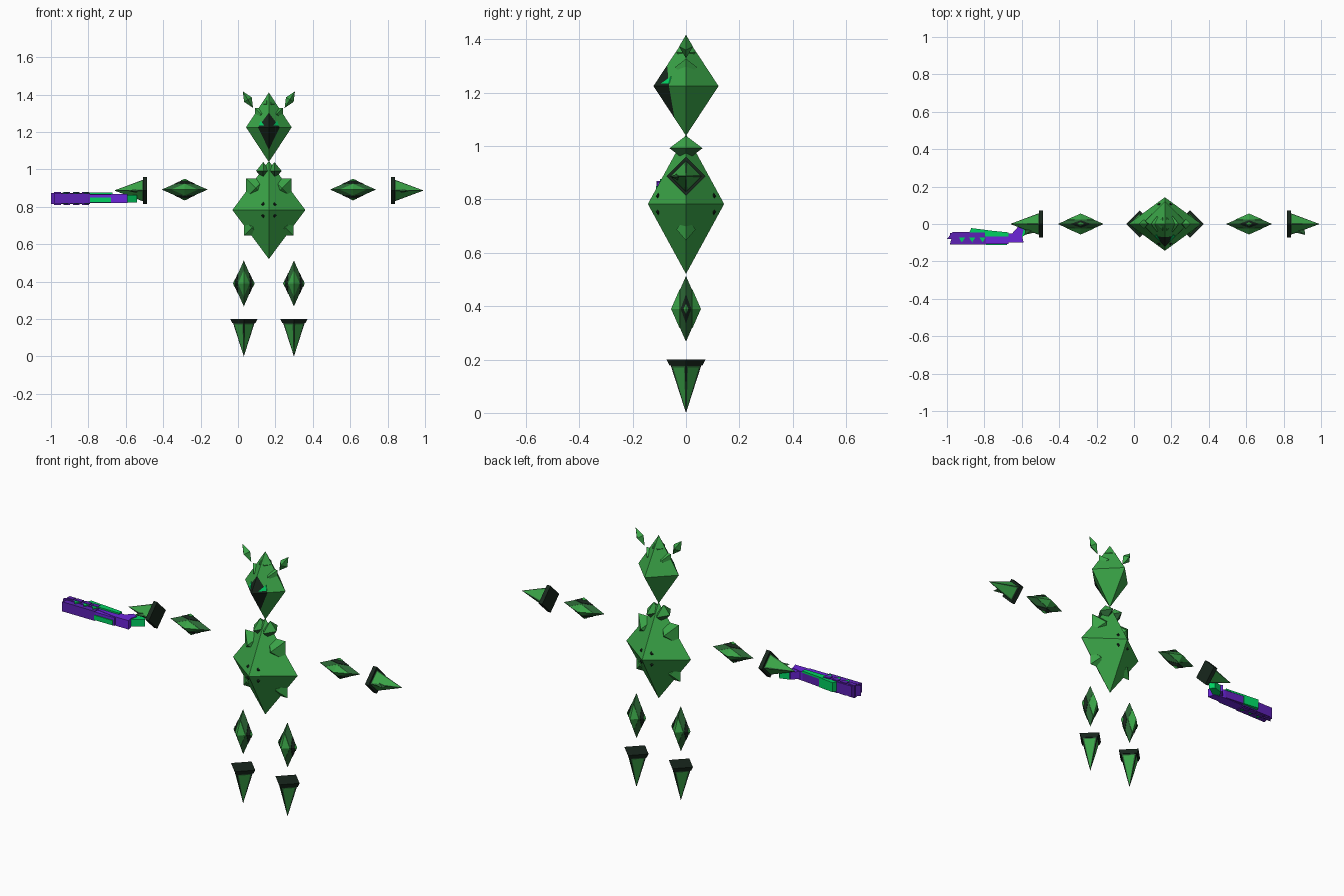
import bpy, bmesh
from math import radians
from mathutils import Vector, Matrix

cube = bpy.data.objects.get("Cube")
if cube:
    bpy.data.objects.remove(cube)


def material(name, rgb):
    m = bpy.data.materials.new(name)
    m.use_nodes = True
    m.diffuse_color = (*rgb, 1)
    m.node_tree.nodes["Principled BSDF"].inputs["Base Color"].default_value = (*rgb, 1)
    return m


GREEN = material("crystal green", (0.042, 0.37, 0.063))
DARK = material("deep green", (0.024, 0.13, 0.035))
BLACK = material("blackish green", (0.009, 0.02, 0.012))
GLOW = material("bright green", (0.0, 0.64, 0.12))
PURPLE = material("purple", (0.11, 0.015, 0.46))
VIOLET = material("bright violet", (0.15, 0.018, 0.7))

MID = 0.165  # centre line of the figure


def finish(name, bm, mats):
    bmesh.ops.recalc_face_normals(bm, faces=bm.faces)
    me = bpy.data.meshes.new(name)
    bm.to_mesh(me)
    bm.free()
    for m in mats:
        me.materials.append(m)
    ob = bpy.data.objects.new(name, me)
    bpy.context.collection.objects.link(ob)
    return ob


def hull(points):
    bm = bmesh.new()
    for p in points:
        bm.verts.new(p)
    bmesh.ops.convex_hull(bm, input=bm.verts[:])
    bmesh.ops.dissolve_limit(bm, angle_limit=0.01, verts=bm.verts[:], edges=bm.edges[:])
    return bm


def octa_points(r):
    return [Vector([s * r[i] if i == k else 0 for i in range(3)])
            for k in range(3) for s in (-1, 1)]


def gem(name, centre, r, mats, tilt=0):
    """Octahedron; a second material goes on its underside."""
    rot = Matrix.Rotation(radians(tilt), 3, 'Y')
    bm = hull([rot @ p + Vector(centre) for p in octa_points(r)])
    if len(mats) > 1:
        bm.normal_update()
        for f in bm.faces:
            f.material_index = int(f.normal.z < 0)
    return finish(name, bm, mats)


LIMB_LENGTH, LIMB_RADIUS = 0.123, 0.054


def limb(name, centre, axis):
    """Long gem with diamond patches wrapped over its four middle corners."""
    centre, axis = Vector(centre), Vector(axis)
    front = Vector((0, -1, 0))
    side = axis.cross(front)
    corners = [s * d for d in (axis * LIMB_LENGTH, front * LIMB_RADIUS, side * LIMB_RADIUS)
               for s in (-1, 1)]
    finish(name, hull([centre + c for c in corners]), [DARK])

    def patch(out, across, along, wide, lift, mat):
        tip = centre + out * LIMB_RADIUS
        pts = [tip]
        for s in (-1, 1):
            pts.append(tip + axis * s * along - out * along * LIMB_RADIUS / LIMB_LENGTH)
            pts.append(tip + across * s * wide - out * wide)
        finish(name + "_patch", hull([p + out * l for p in pts for l in (-0.002, lift)]), [mat])

    for s in (-1, 1):
        patch(s * front, side, 0.072, 0.031, 0.002, GREEN)
        patch(s * side, front, 0.055, 0.02, 0.002, BLACK)
        patch(s * side, front, 0.02, 0.009, 0.004, GREEN)


def spike(name, base, axis, length, taper, layers):
    """Diamond plate with a pyramid growing from it, its faces panelled in layers."""
    axis, base = Vector(axis), Vector(base)
    side = Vector((0, 1, 0))
    up = axis.cross(side)
    ring = [side, up, -side, -up]
    plate = hull([base + d * r + axis * t for d in ring for t, r in ((0, 0.073), (0.022, taper))])
    finish(name + "_plate", plate, [BLACK])
    cone = hull([base + d * 0.058 + axis * 0.02 for d in ring] + [base + axis * length])
    panels = [f for f in cone.faces if len(f.verts) == 3]
    for i, (mat, rim) in enumerate(layers):
        for f in panels:
            f.material_index = i
        if rim:
            bmesh.ops.inset_individual(cone, faces=panels, thickness=rim, depth=0)
    finish(name + "_spike", cone, [mat for mat, rim in layers])


# Torso with dark studs at front and back
TORSO_Z, TORSO_R = 0.783, (0.195, 0.143, 0.262)
gem("torso", (MID, 0, TORSO_Z), TORSO_R, [GREEN])
for sx in (-1, 1):
    for sz in (-1, 1):
        depth = TORSO_R[1] * (1 - 0.03 / TORSO_R[0] - 0.03 / TORSO_R[2])
        for sy in (-1, 1):
            gem("torso_stud", (MID + sx * 0.03, sy * depth, TORSO_Z + sz * 0.03),
                (0.012, 0.008, 0.012), [BLACK])

# Head with a dark kite-shaped face cut into its front
HEAD_Z, HEAD_R, HEAD_H = 1.225, 0.122, 0.186
FACE_W, BROW, CHIN = 0.058, 0.078, 0.12
bm = hull([p + Vector((MID, 0, HEAD_Z)) for p in octa_points((HEAD_R, HEAD_R, HEAD_H))])
for s in (-1, 1):
    for end in (BROW, -CHIN):
        bmesh.ops.bisect_plane(bm, geom=bm.verts[:] + bm.edges[:] + bm.faces[:],
                               plane_co=(MID, 0, HEAD_Z + end),
                               plane_no=(end, 0, s * FACE_W))
for f in bm.faces:
    c = f.calc_center_median() - Vector((MID, 0, HEAD_Z))
    reach = abs(c.x) / FACE_W + max(c.z / BROW, -c.z / CHIN)
    f.material_index = int(c.y < 0 and reach < 1)
finish("head", bm, [GREEN, BLACK])


def face_point(x, z, lift):
    y = -(1 - abs(x) / HEAD_R - (z - HEAD_Z) / HEAD_H) * HEAD_R
    return (MID + x, y - lift, z)


for s, side in ((1, "left"), (-1, "right")):
    # Head details
    eye = [(0.024, 1.234), (0.054, 1.234), (0.044, 1.26)]
    finish(side + "_eye", hull([face_point(s * x, z, l) for x, z in eye
                                for l in (-0.003, 0.003)]), [GLOW])
    gem(side + "_horn", (MID + s * 0.112, 0, 1.373), (0.024, 0.026, 0.052),
        [GREEN], tilt=s * 32)
    gem(side + "_temple", (MID + s * 0.042, 0, 1.295), (0.046, 0.042, 0.046),
        [GREEN], tilt=45)
    gem(side + "_crown", (MID + s * 0.012, 0, 1.35), (0.028, 0.036, 0.035), [GREEN])
    # Torso bumps
    gem(side + "_collar", (MID + s * 0.03, 0, 0.992), (0.038, 0.062, 0.047), [GREEN, DARK])
    gem(side + "_shoulder", (MID + s * 0.07, 0, 0.9), (0.074, 0.055, 0.074), [GREEN], tilt=45)
    gem(side + "_hip", (MID + s * 0.09, 0, 0.688), (0.06, 0.036, 0.06), [GREEN], tilt=45)
    # Arm and hand
    limb(side + "_arm", (MID + s * 0.45, 0, 0.892), (s, 0, 0))
    spike(side + "_hand", (MID + s * 0.652, 0, 0.887), (s, 0, 0), 0.175, 0.073,
          [(DARK, 0.012), (GREEN, 0)])
    x = MID + s * 0.69
    finish(side + "_thumb", hull([(x, -0.02, 0.868), (x, -0.02, 0.902),
                                  (x, -0.044, 0.885), (x + s * 0.055, -0.012, 0.885),
                                  (x + s * 0.06, -0.058, 0.885)]), [DARK])
    # Leg and foot
    limb(side + "_leg", (MID + s * 0.134, 0, 0.39), (0, 0, 1))
    spike(side + "_foot", (MID + s * 0.134, 0, 0.2), (0, 0, -1), 0.2, 0.062,
          [(BLACK, 0.008), (DARK, 0.008), (GREEN, 0)])


# Blaster lying on its side: outlines in plan, extruded upward
def slab(name, outline, z0, z1, mat):
    return finish(name, hull([(x, y, z) for x, y in outline for z in (z0, z1)]), [mat])


def rect(x0, x1, y0, y1):
    return [(x0, y0), (x1, y0), (x1, y1), (x0, y1)]


slab("blaster_barrel", [(-1, -0.08), (-0.97, -0.043), (-0.79, -0.043), (-0.79, -0.08)],
     0.815, 0.873, PURPLE)
slab("blaster_body", [(-0.8, -0.08), (-0.8, -0.05), (-0.66, -0.05), (-0.6, -0.06),
                      (-0.59, -0.1), (-0.68, -0.1)], 0.82, 0.868, VIOLET)
slab("blaster_under_barrel", [(-0.985, -0.11), (-0.975, -0.075), (-0.79, -0.075),
                              (-0.79, -0.11)], 0.818, 0.87, PURPLE)
slab("blaster_forestock", rect(-0.8, -0.67, -0.108, -0.075), 0.822, 0.866, VIOLET)
slab("blaster_side_panel", rect(-0.79, -0.68, -0.113, -0.107), 0.824, 0.85, GLOW)
slab("blaster_magazine", [(-0.88, -0.045), (-0.87, -0.022), (-0.78, -0.033),
                          (-0.78, -0.045)], 0.822, 0.874, GLOW)
slab("blaster_rear_block", [(-0.78, -0.055), (-0.78, -0.035), (-0.67, -0.047),
                            (-0.67, -0.055)], 0.822, 0.866, PURPLE)
slab("blaster_top_strip", [(-0.8, -0.068), (-0.8, -0.032), (-0.67, -0.045),
                           (-0.67, -0.068)], 0.866, 0.876, GLOW)
slab("blaster_grip", [(-0.64, -0.065), (-0.6, -0.07), (-0.54, -0.03), (-0.56, -0.005),
                      (-0.61, -0.02)], 0.822, 0.862, GLOW)
slab("blaster_trigger_guard", [(-0.66, -0.06), (-0.6, -0.07), (-0.59, -0.03),
                               (-0.62, -0.015)], 0.826, 0.866, VIOLET)
for i in range(3):
    x = -0.92 + i * 0.055
    slab("blaster_vent", [(x - 0.017, -0.072), (x + 0.017, -0.072), (x, -0.098)],
         0.814, 0.876, GLOW)
for i in range(4):
    x = -0.965 + i * 0.05
    slab("blaster_ridge", rect(x - 0.018, x + 0.018, -0.072, -0.048), 0.81, 0.878, PURPLE)
